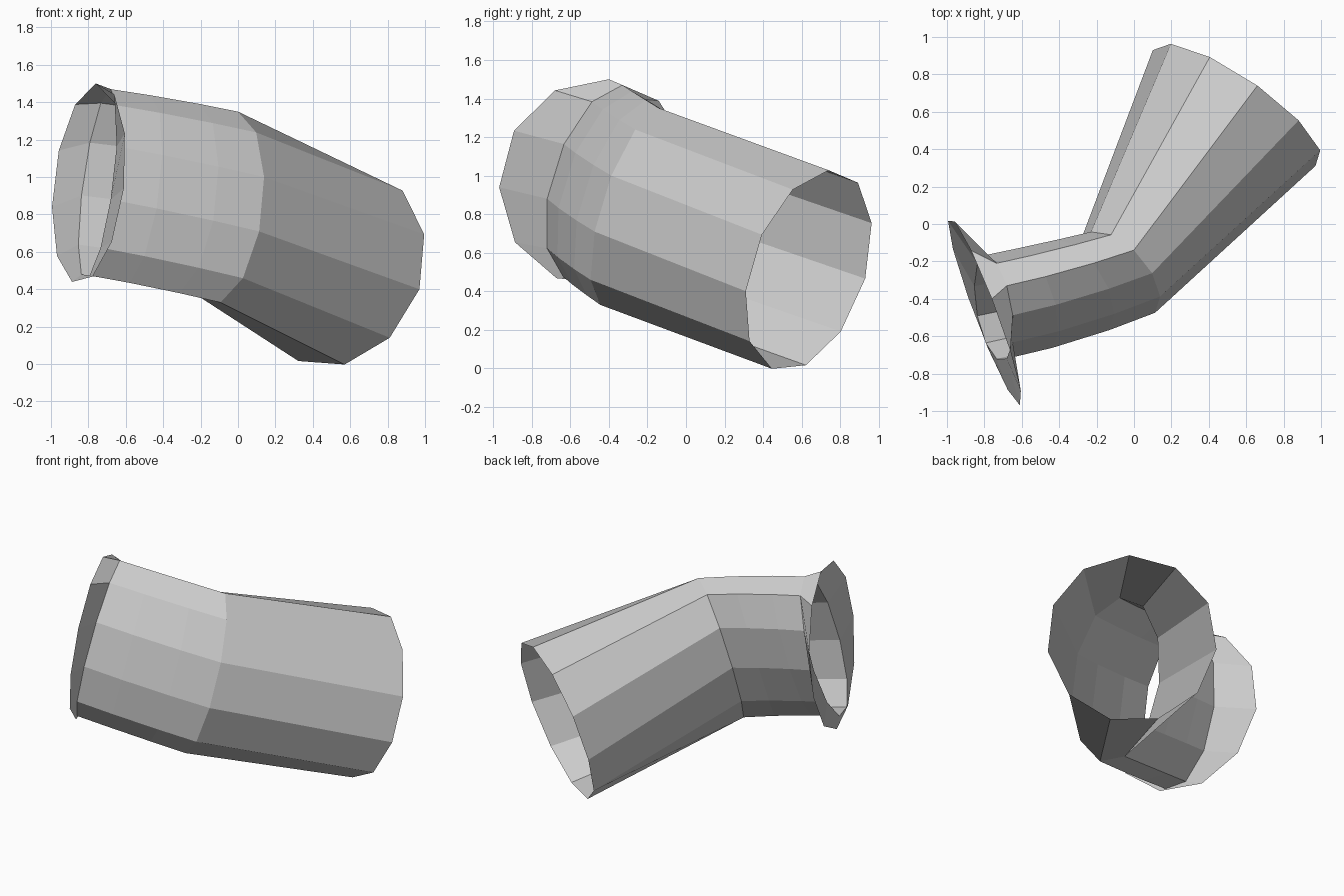
import bpy, bmesh, math
from mathutils import Vector

if "Cube" in bpy.data.objects:
    bpy.data.objects.remove(bpy.data.objects["Cube"])

SIDES = 11

# Elliptical sections: centre, half-axis up, half-axis sideways
flare = [Vector(v) for v in ((-.797, -.467, .966), (.037, .067, .534), (.194, -.498, .05))]
neck = [Vector(v) for v in ((-.749, -.449, .963), (.069, .119, .507), (.079, -.257, -.011))]
bend = [Vector(v) for v in ((-.077, -.268, .837), (.0765, .128, .513), (.203, -.190, -.055))]
mouth = [Vector(v) for v in ((.551, .635, .507), (.109, .105, .521), (.439, -.313, -.033))]


def between(a, b, t):
    """Section part-way between two others, bowed slightly outward."""
    s = [p.lerp(q, t) for p, q in zip(a, b)]
    s[0] += Vector((.004, -.008, .004))
    s[2] *= 1.03
    return s


def ring(bm, section):
    c, u, v = section
    angles = [2 * math.pi * i / SIDES for i in range(SIDES)]
    return [bm.verts.new(c + u * math.cos(a) + v * math.sin(a)) for a in angles]


# Open bent sleeve: flared cuff, flattened neck, elbow, wide mouth
sections = [flare, neck, between(neck, bend, .3), between(neck, bend, .68), bend, mouth]
bm = bmesh.new()
rings = [ring(bm, s) for s in sections]
for a, b in zip(rings, rings[1:]):
    for i in range(SIDES):
        j = (i + 1) % SIDES
        bm.faces.new((a[i], a[j], b[j], b[i]))
bmesh.ops.recalc_face_normals(bm, faces=bm.faces)

mesh = bpy.data.meshes.new("bent_sleeve")
bm.to_mesh(mesh)
bm.free()
bpy.context.collection.objects.link(bpy.data.objects.new("bent_sleeve", mesh))
